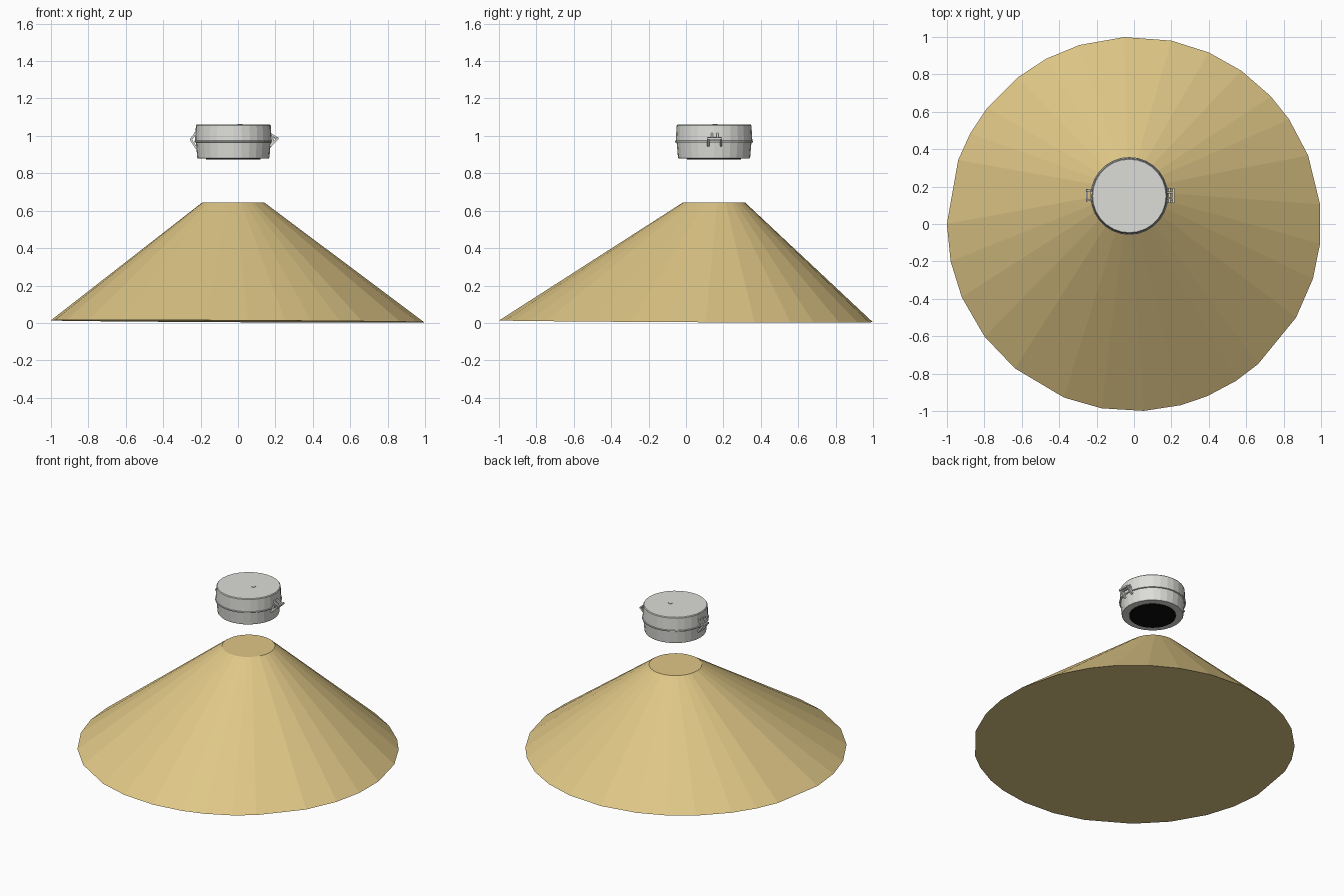
import bpy, bmesh
from math import radians, cos, sin, tau
from mathutils import Vector

if "Cube" in bpy.data.objects:
    bpy.data.objects.remove(bpy.data.objects["Cube"])

AXIS = Vector((-0.025, 0.15, 0))  # lamp axis, off-centre above the light cone


def material(name, rgb):
    m = bpy.data.materials.new(name)
    m.use_nodes = True
    m.diffuse_color = (*rgb, 1)
    m.node_tree.nodes["Principled BSDF"].inputs["Base Color"].default_value = (*rgb, 1)
    return m


tan = material("warm light tan", (0.74, 0.57, 0.24))
grey = material("pale metal grey", (0.72, 0.72, 0.69))
black = material("lens black", (0.004, 0.004, 0.004))


def finish(name, bm, mat):
    bmesh.ops.recalc_face_normals(bm, faces=bm.faces[:])
    mesh = bpy.data.meshes.new(name)
    bm.to_mesh(mesh)
    bm.free()
    ob = bpy.data.objects.new(name, mesh)
    bpy.context.collection.objects.link(ob)
    mesh.materials.append(mat)
    return ob


def loft(name, rings, mat):
    """Skin a list of point rings and cap both ends."""
    bm = bmesh.new()
    rows = [[bm.verts.new(p) for p in ring] for ring in rings]
    n = len(rows[0])
    for a, b in zip(rows, rows[1:]):
        for i in range(n):
            j = (i + 1) % n
            bm.faces.new((a[i], a[j], b[j], b[i]))
    bm.faces.new(rows[0])
    bm.faces.new(rows[-1])
    return finish(name, bm, mat)


def turned(name, profile, mat, centre=AXIS, sides=28):
    rings = [[centre + Vector((r * cos(tau * i / sides), r * sin(tau * i / sides), z))
              for i in range(sides)] for r, z in profile]
    return loft(name, rings, mat)


def bar(bm, p, q, width=0.011):
    """Square rod between two points."""
    p, q = Vector(p), Vector(q)
    made = bmesh.ops.create_cube(bm, size=1)["verts"]
    turn = (q - p).to_track_quat("Z", "Y")
    for v in made:
        local = Vector((v.co.x * width, v.co.y * width, v.co.z * (q - p).length))
        v.co = (p + q) / 2 + turn @ local


# Light cone with an uneven faceted rim
angles = [-168.5, -157, -143, -129.5, -112, -100, -87, -75.5, -67, -57, -48.5,
          -30, -17, -6, 6, 21.5, 34, 43, 55, 66.5, 78.5, 93, 107, 118, 128.5,
          141.5, 151, 160, 180]
dirs = [Vector((cos(radians(a)), sin(radians(a)), 0)) for a in angles]
base = [d + Vector((0, 0, 0.009 - 0.005 * (d.x + d.y))) for d in dirs]
top = [AXIS + d * 0.165 + Vector((0, 0, 0.645)) for d in dirs]
loft("light_cone", [base, top], tan)

# Lamp housing: lower cup, seam band and lid
turned("lamp_cup", [(0.19, 0.88), (0.193, 0.885), (0.2, 0.966)], grey)
turned("seam_band", [(0.204, 0.964), (0.208, 0.966), (0.208, 0.973), (0.204, 0.975)], grey)
turned("lamp_lid", [(0.205, 0.97), (0.2, 1.055), (0.196, 1.06)], grey)
turned("lens", [(0.145, 0.873), (0.145, 0.882)], black)
turned("lid_button", [(0.014, 1.058), (0.014, 1.063)], grey, Vector((0.01, 0.155, 0)), 12)

# Wire clip on the left: hinged frame, cross bar and two prongs
bm = bmesh.new()
for s in (-1, 1):
    bar(bm, (0.173, 0.153 + s * 0.034, 0.942), (0.19, 0.153 + s * 0.034, 0.99))
    bar(bm, (0.172, 0.153 + s * 0.015, 1.012), (0.212, 0.153 + s * 0.015, 0.985))
    bar(bm, (0.172, 0.153 + s * 0.034, 0.945), (0.212, 0.153 + s * 0.034, 0.985))
bar(bm, (0.19, 0.115, 0.988), (0.19, 0.191, 0.988))
bar(bm, (0.212, 0.113, 0.986), (0.212, 0.193, 0.986))
finish("left_clip", bm, grey)

# Folded latch on the right
bm = bmesh.new()
for s in (-1, 1):
    bar(bm, (-0.222, 0.153 + s * 0.025, 1.02), (-0.252, 0.153 + s * 0.025, 0.98))
    bar(bm, (-0.252, 0.153 + s * 0.025, 0.98), (-0.222, 0.153 + s * 0.025, 0.935))
for x, z in ((-0.226, 1.015), (-0.252, 0.98), (-0.224, 0.938)):
    bar(bm, (x, 0.12, z), (x, 0.186, z))
finish("right_clip", bm, grey)
